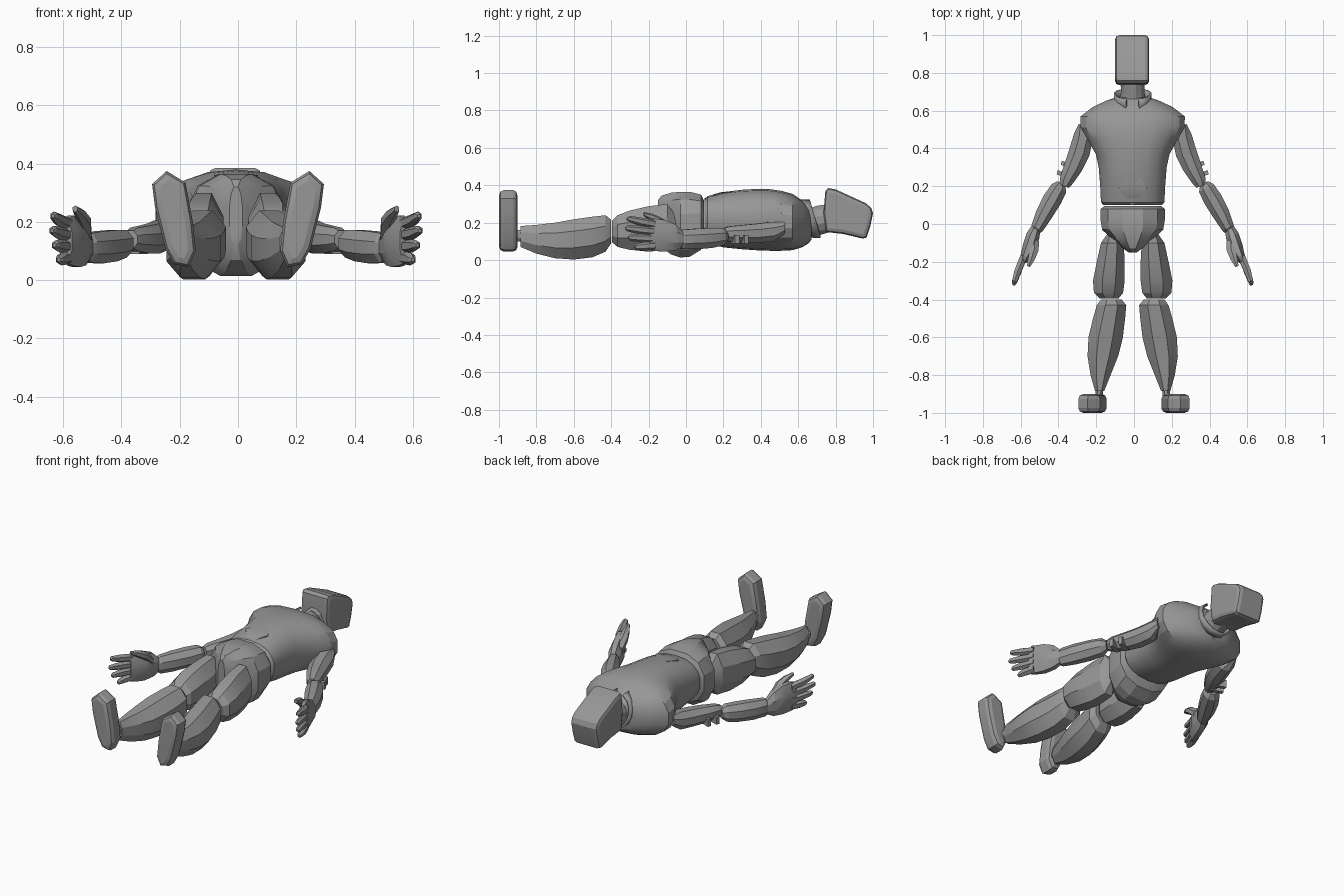
import bpy, bmesh
from math import sin, cos, pi, radians, copysign
from mathutils import Vector

if "Cube" in bpy.data.objects:
    bpy.data.objects.remove(bpy.data.objects["Cube"])

grey = bpy.data.materials.new("plain grey")
grey.use_nodes = True
grey.diffuse_color = (0.31, 0.31, 0.31, 1)
grey.node_tree.nodes["Principled BSDF"].inputs["Base Color"].default_value = grey.diffuse_color

CX = -0.007          # body centre line
SIDES = (("left", 1), ("right", -1))


def finish(name, bm, angle=22):
    bmesh.ops.recalc_face_normals(bm, faces=bm.faces)
    mesh = bpy.data.meshes.new(name)
    bm.to_mesh(mesh)
    bm.free()
    obj = bpy.data.objects.new(name, mesh)
    bpy.context.collection.objects.link(obj)
    mesh.materials.append(grey)
    bpy.ops.object.select_all(action="DESELECT")
    obj.select_set(True)
    bpy.context.view_layer.objects.active = obj
    bpy.ops.object.shade_smooth_by_angle(angle=radians(angle))
    return obj


def loft(name, sections, sides=8, side=1, slant=0, power=1, centre=CX, angle=22):
    """Skin rings of (x, y, bottom, top, half width); slant turns rings about z."""
    bm = bmesh.new()
    rings = []
    grow = 1 / cos(pi / sides) ** power
    for x, y, low, high, half in sections:
        ring = []
        for i in range(sides):
            a = 2 * pi * (i + 0.5) / sides
            u = copysign(abs(cos(a)) ** power, cos(a)) * half * grow
            v = copysign(abs(sin(a)) ** power, sin(a)) * (high - low) / 2 * grow
            px = x + u * cos(slant)
            ring.append(bm.verts.new((centre + side * px, y + u * sin(slant), (low + high) / 2 + v)))
        rings.append(ring)
    for a, b in zip(rings, rings[1:]):
        for i in range(sides):
            j = (i + 1) % sides
            bm.faces.new((a[i], a[j], b[j], b[i]))
    bm.faces.new(rings[0])
    bm.faces.new(rings[-1])
    return finish(name, bm, angle)


def slab(name, outline, axis, low, high, bevel):
    """Extrude an outline along x or y and round its edges."""
    bm = bmesh.new()
    place = (lambda p, d: (d, *p)) if axis == "x" else (lambda p, d: (p[0], d, p[1]))
    face = bm.faces.new([bm.verts.new(place(p, low)) for p in outline])
    ext = bmesh.ops.extrude_face_region(bm, geom=[face])
    moved = [v for v in ext["geom"] if isinstance(v, bmesh.types.BMVert)]
    bmesh.ops.translate(bm, verts=moved, vec=Vector(place((0, 0), high - low)))
    bmesh.ops.recalc_face_normals(bm, faces=bm.faces)
    caps = [f for f in bm.faces if len(f.verts) == len(outline)]
    rim = list({e for f in caps for e in f.edges})
    bmesh.ops.bevel(bm, geom=rim, offset=bevel, segments=2, profile=0.5, affect="EDGES")
    return finish(name, bm)


# Head, chin towards the chest
slab("head", [(.735, .25), (.745, .37), (.76, .385), (.8, .378), (.96, .305), (.99, .28),
              (1.0, .25), (.985, .18), (.965, .12), (.945, .115), (.84, .14), (.75, .15)],
     "x", -.1, .08, .022)

loft("neck", [(0, .6, .12, .27, .09), (0, .65, .125, .275, .07), (0, .7, .13, .29, .062),
              (0, .77, .15, .3, .065)], sides=12)

# Torso
loft("torso", [(0, .1, .12, .32, .155), (0, .115, .09, .34, .168), (0, .2, .07, .362, .172),
               (0, .3, .06, .374, .18), (0, .37, .055, .378, .195), (0, .45, .052, .377, .24),
               (0, .51, .052, .368, .275), (0, .57, .055, .352, .276), (0, .62, .07, .318, .21),
               (0, .655, .09, .285, .135), (0, .67, .11, .27, .09)],
     sides=18, power=.85, angle=26)

# Waistcoat point at the front hem
loft("waistcoat_point", [(0, .1, .323, .331, .006), (0, .145, .338, .35, .04),
                         (0, .19, .352, .363, .075), (0, .25, .362, .367, .04)], sides=6)

# Collar, open at the front
bm = bmesh.new()
strip = []
for i in range(13):
    a = radians(22 + 316 * i / 12)
    lean = .03 * cos(a)
    strip.append([bm.verts.new((CX + r * sin(a), y - lean, .225 + r * 1.05 * cos(a)))
                  for r, y in ((.1, .635), (.102, .69))])
for a, b in zip(strip, strip[1:]):
    bm.faces.new((a[0], b[0], b[1], a[1]))
collar = finish("collar", bm)
thick = collar.modifiers.new("thickness", "SOLIDIFY")
thick.thickness = .012

# Pelvis
loft("pelvis", [(0, .095, .1, .32, .15), (0, .08, .055, .35, .17), (0, .02, .018, .365, .17),
                (0, -.03, .014, .365, .162), (0, -.08, .03, .36, .11),
                (0, -.13, .07, .345, .05), (0, -.15, .12, .32, .022)],
     sides=12, power=.85)

for word, s in SIDES:
    # Legs
    loft(word + "_thigh", [(.11, -.05, .13, .23, .022), (.108, -.1, .055, .3, .06),
                           (.116, -.2, .045, .288, .074), (.126, -.3, .055, .265, .084),
                           (.128, -.365, .07, .24, .077), (.125, -.395, .095, .212, .05)], side=s)
    loft(word + "_shin", [(.113, -.4, .09, .215, .055), (.112, -.43, .045, .24, .078),
                          (.125, -.5, .015, .232, .085), (.143, -.6, .003, .218, .091),
                          (.158, -.7, .01, .2, .081), (.17, -.8, .035, .188, .053),
                          (.175, -.885, .07, .182, .024)], side=s)
    loft(word + "_ankle", [(.175, -.87, .1, .16, .02), (.18, -.92, .1, .16, .02)], side=s)
    slab(word + "_foot", [(s * x, z) for x, z in (
        (.245, .375), (.295, .33), (.285, .25), (.25, .11), (.22, .055), (.17, .045),
        (.145, .1), (.155, .2), (.18, .335))], "y", -1.0, -.9, .026)

    # Arms
    loft(word + "_upper_arm", [(.272, .525, .14, .205, .014), (.262, .46, .1, .205, .052),
                               (.282, .38, .092, .195, .056), (.315, .3, .092, .187, .05),
                               (.35, .23, .1, .18, .038), (.362, .2, .11, .17, .026)],
         side=s, slant=.35)
    for k in range(2):
        y = .25 + .05 * k
        x = .367 - .022 * k
        loft(word + "_elbow_pin", [(x, y, .09, .135, .038), (x - .006, y + .022, .09, .135, .038)],
             sides=4, side=s, slant=.35)
    loft(word + "_forearm", [(.378, .215, .1, .155, .024), (.39, .19, .078, .172, .044),
                             (.425, .13, .065, .172, .05), (.47, .05, .058, .168, .045),
                             (.505, -.02, .06, .162, .034), (.515, -.04, .075, .145, .024)],
         side=s, slant=.5)

    # Hands stand on edge, with the thumb on top
    loft(word + "_palm", [(.51, -.015, .075, .145, .024), (.527, -.06, .052, .19, .036),
                          (.547, -.12, .045, .215, .036), (.568, -.17, .05, .222, .026),
                          (.582, -.2, .058, .212, .02)], side=s, slant=.4)
    fingers = zip(("little", "ring", "middle", "index"), (.275, .31, .325, .315),
                  (.605, .62, .628, .625))
    for k, (label, reach, tip) in enumerate(fingers):
        z0, z1 = .078 + .038 * k, .07 + .05 * k
        mid, my = (.578 + tip) / 2 + .006, -(.18 + reach) / 2
        zm = (z0 + z1) / 2
        loft(f"{word}_{label}_finger", [(.575, -.17, z0 - .02, z0 + .02, .02),
                                        (mid, my, zm - .02, zm + .02, .018),
                                        (tip, -reach + .012, z1 - .014, z1 + .014, .013),
                                        (tip + .003, -reach, z1 - .006, z1 + .006, .006)],
             sides=6, side=s, slant=.4)
    loft(word + "_thumb", [(.52, -.08, .13, .18, .026), (.52, -.13, .175, .222, .024),
                           (.535, -.18, .208, .245, .019), (.552, -.225, .235, .255, .009)],
         sides=6, side=s, slant=.4)
